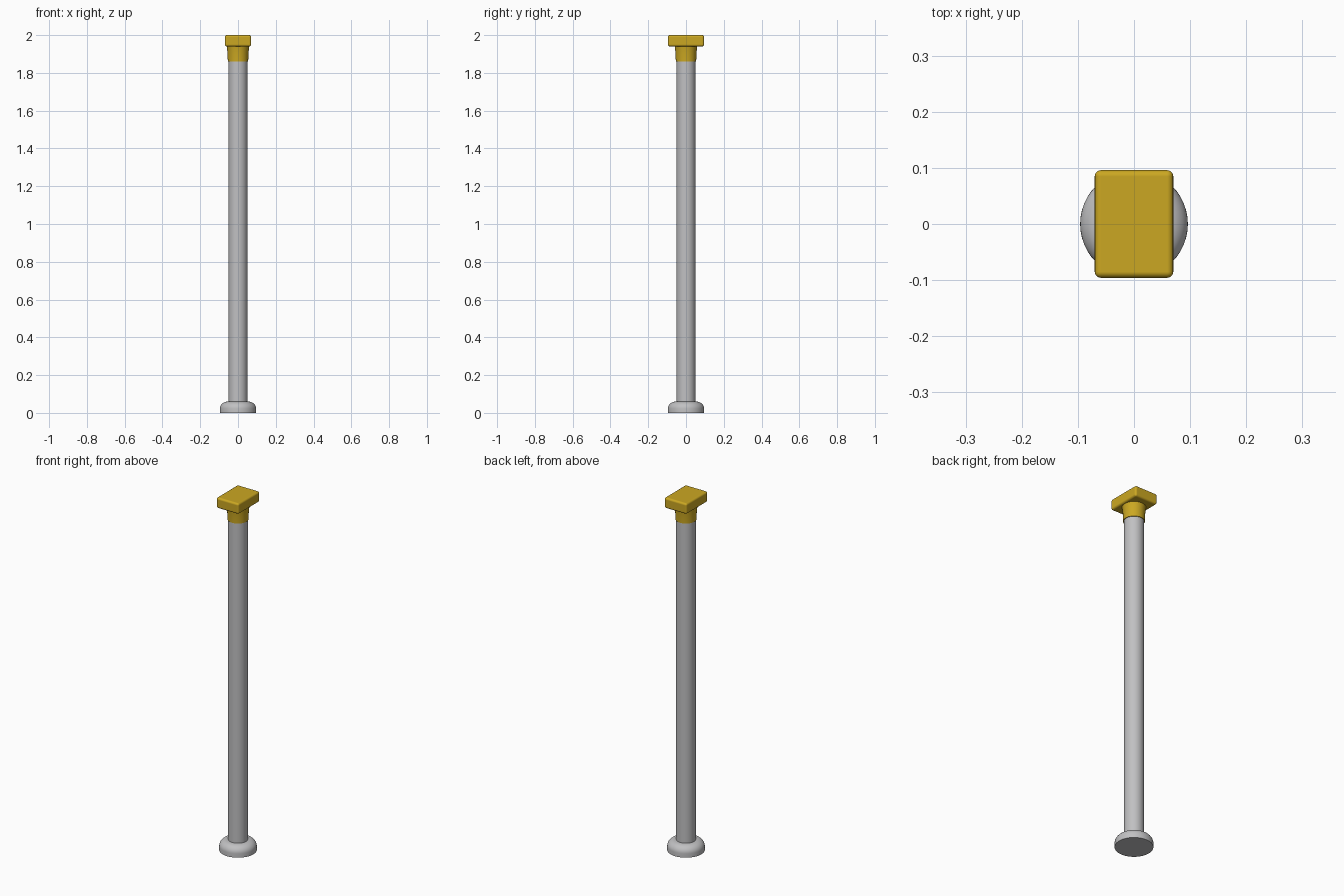
import bpy, bmesh, math

if "Cube" in bpy.data.objects:
    bpy.data.objects.remove(bpy.data.objects["Cube"])


def material(name, rgb):
    m = bpy.data.materials.new(name)
    m.diffuse_color = (*rgb, 1)
    m.use_nodes = True
    m.node_tree.nodes["Principled BSDF"].inputs["Base Color"].default_value = m.diffuse_color
    return m


GREY = material("light grey", (0.53, 0.53, 0.54))
GOLD = material("golden yellow", (0.60, 0.39, 0.016))


def finish(obj, mat, angle):
    obj.data.materials.append(mat)
    bpy.ops.object.select_all(action='DESELECT')
    obj.select_set(True)
    bpy.context.view_layer.objects.active = obj
    bpy.ops.object.shade_smooth_by_angle(angle=math.radians(angle))


def turned(name, profile, mat, sides=48):
    """Closed solid of revolution from (radius, z) points, bottom to top."""
    bm = bmesh.new()
    rings = [[bm.verts.new((r * math.cos(2 * math.pi * i / sides),
                            r * math.sin(2 * math.pi * i / sides), z))
              for i in range(sides)] for r, z in profile]
    for low, high in zip(rings, rings[1:]):
        for i in range(sides):
            j = (i + 1) % sides
            bm.faces.new((low[i], low[j], high[j], high[i]))
    bm.faces.new(rings[0][::-1])
    bm.faces.new(rings[-1])
    mesh = bpy.data.meshes.new(name)
    bm.to_mesh(mesh)
    bm.free()
    obj = bpy.data.objects.new(name, mesh)
    bpy.context.collection.objects.link(obj)
    finish(obj, mat, 40)
    return obj


# Rounded foot: short vertical rim, then a domed shoulder
shoulder = [(0.055 + 0.041 * math.cos(math.radians(a)),
             0.022 + 0.038 * math.sin(math.radians(a))) for a in range(0, 91, 10)]
turned("foot", [(0.096, 0)] + shoulder, GREY)

# Long straight shaft
turned("shaft", [(0.05, 0.03), (0.05, 1.88)], GREY)

# Collar, flaring slightly towards the cap
turned("collar", [(0.054, 1.86), (0.055, 1.90), (0.058, 1.93), (0.06, 1.945)], GOLD)

# Rectangular cap with softened edges
bpy.ops.mesh.primitive_cube_add(size=1, location=(0, 0, 1.97))
cap = bpy.context.object
cap.name = "cap"
cap.scale = (0.14, 0.192, 0.06)
bpy.ops.object.transform_apply(location=False, rotation=False, scale=True)
finish(cap, GOLD, 40)
bevel = cap.modifiers.new("soft edges", 'BEVEL')
bevel.width = 0.011
bevel.segments = 4
# Bevel before the smoothing modifier, if there is one
cap.modifiers.move(len(cap.modifiers) - 1, 0)
for face in cap.data.polygons:
    face.use_smooth = True
bevel.harden_normals = True
